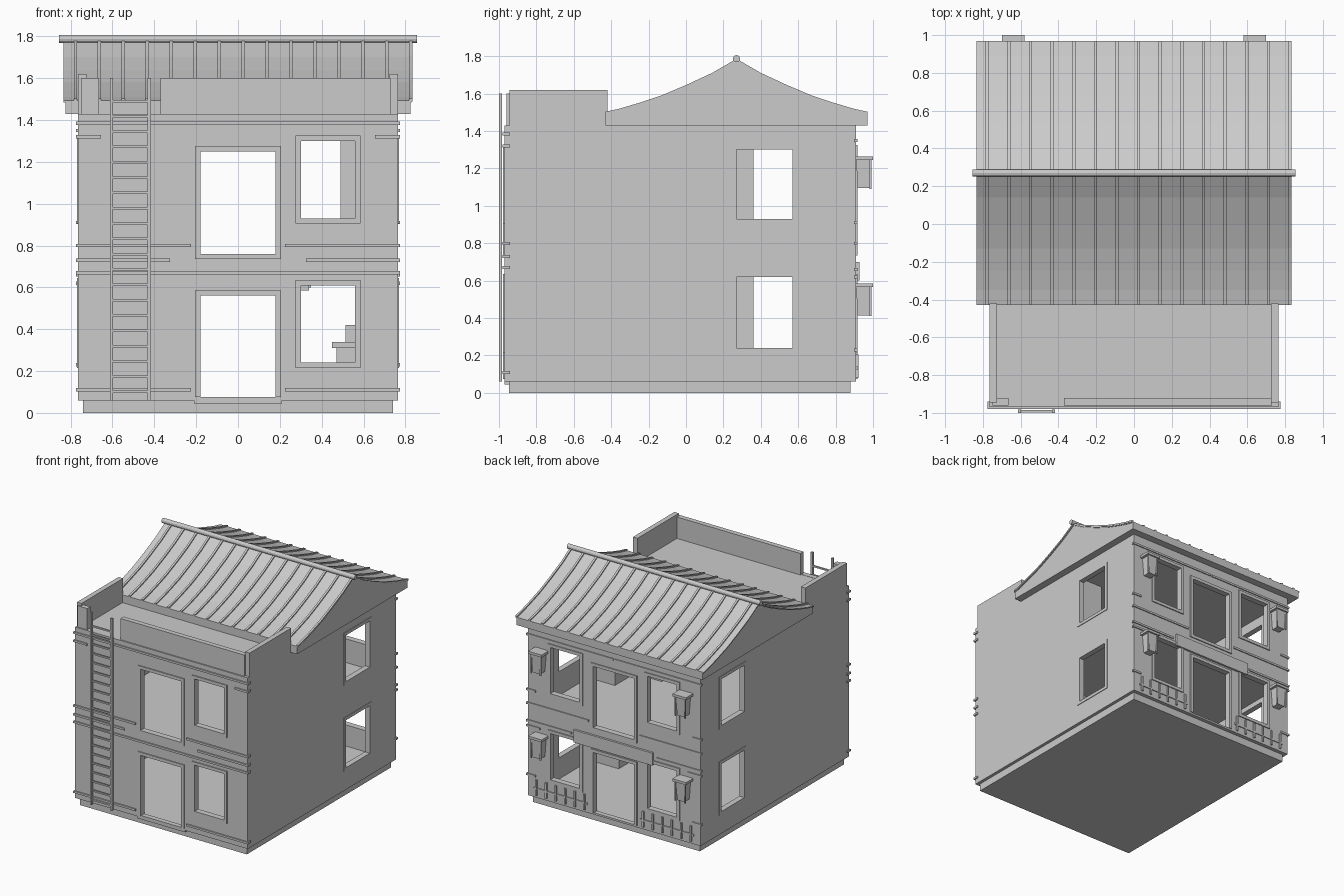
import bpy, bmesh, math
from mathutils import Matrix, Vector

if "Cube" in bpy.data.objects:
    bpy.data.objects.remove(bpy.data.objects["Cube"])

mat = bpy.data.materials.new("plain_grey")
mat.diffuse_color = (0.6, 0.6, 0.6, 1)
mat.use_nodes = True
mat.node_tree.nodes["Principled BSDF"].inputs["Base Color"].default_value = mat.diffuse_color


def finish(bm, name):
    bmesh.ops.recalc_face_normals(bm, faces=bm.faces)
    me = bpy.data.meshes.new(name)
    bm.to_mesh(me)
    bm.free()
    me.materials.append(mat)
    ob = bpy.data.objects.new(name, me)
    bpy.context.collection.objects.link(ob)
    return ob


def boxes(name, items):
    """One object from boxes given as (x0, x1, y0, y1, z0, z1)."""
    bm = bmesh.new()
    for x0, x1, y0, y1, z0, z1 in items:
        m = Matrix.Translation(((x0 + x1) / 2, (y0 + y1) / 2, (z0 + z1) / 2))
        m = m @ Matrix.Diagonal((x1 - x0, y1 - y0, z1 - z0, 1))
        bmesh.ops.create_cube(bm, size=1, matrix=m)
    return finish(bm, name)


def wall(name, u0, u1, z0, z1, holes, place, depth):
    """Flat panel with rectangular holes (u0, u1, z0, z1), given thickness."""
    us = sorted({u0, u1, *[h[0] for h in holes], *[h[1] for h in holes]})
    zs = sorted({z0, z1, *[h[2] for h in holes], *[h[3] for h in holes]})
    bm = bmesh.new()
    grid = {(u, z): bm.verts.new(place(u, z)) for u in us for z in zs}
    for a, b in zip(us, us[1:]):
        for c, d in zip(zs, zs[1:]):
            mu, mz = (a + b) / 2, (c + d) / 2
            if not any(h[0] < mu < h[1] and h[2] < mz < h[3] for h in holes):
                bm.faces.new([grid[p] for p in ((a, c), (b, c), (b, d), (a, d))])
    ext = bmesh.ops.extrude_face_region(bm, geom=bm.faces[:], use_keep_orig=True)
    bmesh.ops.translate(bm, vec=depth, verts=[v for v in ext["geom"] if isinstance(v, bmesh.types.BMVert)])
    bmesh.ops.dissolve_limit(bm, angle_limit=0.01, verts=bm.verts, edges=bm.edges)
    return finish(bm, name)


def prism(name, profile, spans):
    """Extrude a (y, z) outline along x over each span."""
    bm = bmesh.new()
    for x0, x1 in spans:
        f = bm.faces.new([bm.verts.new((x0, y, z)) for y, z in profile])
        ext = bmesh.ops.extrude_face_region(bm, geom=[f], use_keep_orig=True)
        bmesh.ops.translate(bm, vec=(x1 - x0, 0, 0),
                            verts=[v for v in ext["geom"] if isinstance(v, bmesh.types.BMVert)])
    return finish(bm, name)


W, YF, YB, T = 0.765, -0.97, 0.91, 0.04
TOP = 1.43

# openings
doors = [(-0.18, 0.18, 0.075, 0.56), (-0.18, 0.18, 0.76, 1.25)]
right_windows = [(0.30, 0.56, 0.24, 0.61), (0.30, 0.56, 0.93, 1.30)]
left_windows = [(-b, -a, c, d) for a, b, c, d in right_windows]
front_holes = doors + right_windows
back_holes = front_holes + left_windows
east_holes = [(0.27, 0.57, 0.24, 0.62), (0.27, 0.57, 0.93, 1.30)]
west_holes = [(0.36, 0.65, 0.24, 0.62), (0.36, 0.65, 0.93, 1.30)]

# walls
wall("front_wall", -W, W, 0.06, TOP, front_holes, lambda u, z: (u, YF, z), (0, T, 0))
wall("back_wall", -W, W, 0.06, TOP, back_holes, lambda u, z: (u, YB, z), (0, -T, 0))
wall("right_wall", YF + T, YB - T, 0.06, TOP, east_holes, lambda u, z: (W, u, z), (-T, 0, 0))
wall("left_wall", YF + T, YB - T, 0.06, TOP, west_holes, lambda u, z: (-W, u, z), (T, 0, 0))

# base, floors and terrace
boxes("plinth", [(-0.74, 0.74, -0.945, 0.88, 0, 0.06)])
boxes("door_step", [(-0.21, 0.21, YF, -0.94, 0.045, 0.06)])
boxes("ground_floor", [(-W + T, W - T, YF + T, YB - T, 0.045, 0.07)])
boxes("upper_floor", [(-W + T, W - T, YF + T, YB - T, 0.66, 0.74)])
boxes("terrace_floor", [(-W + T, W - T, YF + T, YB - T, 1.38, TOP - 0.002)])


# window and door trims
def trim(h, place):
    a, b, c, d = h
    w = 0.025
    low = c if c < 0.1 else c - w
    parts = [(a - w, a, low, d + w), (b, b + w, low, d + w), (a, b, d, d + w)]
    if c > 0.1:
        parts.append((a, b, c - w, c))
    return [place(*p) for p in parts]


for name, holes, place in (
        ("front_trims", front_holes, lambda a, b, c, d: (a, b, YF - 0.008, YF + 0.002, c, d)),
        ("back_trims", back_holes, lambda a, b, c, d: (a, b, YB - 0.002, YB + 0.008, c, d)),
        ("right_trims", east_holes, lambda a, b, c, d: (W - 0.002, W + 0.005, a, b, c, d)),
        ("left_trims", west_holes, lambda a, b, c, d: (-W - 0.005, -W + 0.002, a, b, c, d))):
    boxes(name, [p for h in holes for p in trim(h, place)])

# horizontal mouldings that wrap the corners
front_strips, back_strips = [], []
for z, reach in ((0.11, 0.55), (0.67, 0), (0.73, 0.45), (0.80, 0.55), (1.32, 0.12), (1.385, 0)):
    for s in (-1, 1):
        x0, x1 = sorted((s * (0.775 - reach), s * 0.775)) if reach else sorted((0, s * 0.775))
        front_strips.append((x0, x1, YF - 0.01, YF + 0.002, z - 0.008, z + 0.008))
        x0, x1 = sorted((s * (W - 0.002), s * 0.775))
        front_strips.append((x0, x1, YF - 0.01, -0.94, z - 0.008, z + 0.008))
for z, reach in ((0.23, 0.08), (0.62, 0.12), (0.66, 0.4), (0.80, 0.55), (0.91, 0.08), (1.35, 0.77)):
    for s in (-1, 1):
        x0, x1 = sorted((s * (0.775 - reach), s * 0.775))
        back_strips.append((x0, x1, YB - 0.012, YB + 0.008, z - 0.008, z + 0.008))
boxes("front_mouldings", front_strips)
boxes("back_mouldings", back_strips)

# parapet around the terrace, open at the ladder
boxes("side_parapets", [(min(s * 0.725, s * W), max(s * 0.725, s * W), -0.945, -0.42, TOP - 0.01, 1.62)
                        for s in (-1, 1)])
boxes("front_parapet", [(-0.37, 0.73, -0.96, -0.92, TOP - 0.01, 1.60),
                        (-0.75, -0.665, -0.96, -0.92, TOP - 0.01, 1.60)])

# curved roof
half = [(0, 1.77), (0.13, 1.695), (0.27, 1.63), (0.40, 1.575), (0.52, 1.535), (0.62, 1.505), (0.70, 1.487)]
curve = [(0.27 - d, z) for d, z in reversed(half)] + [(0.27 + d, z) for d, z in half[1:]]


def band(lo, hi):
    return [(y, z + lo) for y, z in curve] + [(y, z + hi) for y, z in reversed(curve)]


prism("roof_body", [(-0.43, TOP)] + curve + [(0.97, TOP)], [(-0.825, 0.825)])
prism("roof_covering", band(-0.003, 0.006), [(-0.835, 0.83)])
ribs = [-0.777 + 0.1145 * i for i in range(15)]
prism("roof_ribs", band(0.002, 0.016), [(x - 0.008, x + 0.008) for x in ribs])
bm = bmesh.new()
bmesh.ops.create_cone(bm, cap_ends=True, segments=12, radius1=0.019, radius2=0.019, depth=1.71,
                      matrix=Matrix.Translation((0, 0.27, 1.787)) @ Matrix.Rotation(math.pi / 2, 4, 'Y'))
finish(bm, "ridge_pole")

# ladder
boxes("ladder_rails", [(x - 0.008, x + 0.008, -1.0, -0.983, 0.06, 1.60) for x in (-0.605, -0.425)])
boxes("ladder_rungs", [(-0.6, -0.43, -0.997, -0.985, z - 0.006, z + 0.006)
                       for z in [0.10 + 0.0732 * i for i in range(20)]])

# sign board over the back door
boxes("sign_board", [(-0.35, 0.35, YB - 0.002, 0.927, 0.60, 0.70)])

# lanterns on the back wall
for x in (-0.64, 0.64):
    for z in (0.415, 1.095):
        tag = ("left" if x < 0 else "right") + ("_lower" if z < 1 else "_upper")
        boxes("lantern_cap_" + tag, [(x - 0.06, x + 0.06, YB - 0.002, 1.0, z + 0.15, z + 0.17)])
        bm = bmesh.new()
        bmesh.ops.create_cone(bm, cap_ends=True, segments=4, radius1=0.045, radius2=0.055, depth=0.15,
                              matrix=Matrix.Translation((x, 0.949, z + 0.075)) @ Matrix.Rotation(math.pi / 4, 4, 'Z'))
        finish(bm, "lantern_body_" + tag)
        boxes("lantern_posts_" + tag, [(x + i * 0.042 - 0.005, x + i * 0.042 + 0.005, 0.981, 0.991, z - 0.005, z + 0.15)
                                       for i in (-1, 1)])

# low fence below the back windows
fence = []
for s in (-1, 1):
    for i in range(6):
        x = s * (0.26 + 0.085 * i)
        fence.append((x - 0.007, x + 0.007, YB - 0.002, YB + 0.012, 0.08, 0.205))
    x0, x1 = sorted((s * 0.235, s * 0.71))
    fence.append((x0, x1, YB - 0.002, YB + 0.007, 0.125, 0.14))
boxes("back_fence", fence)

# furniture inside
boxes("counter", [(0.45, 0.72, -0.15, 0.20, 0.31, 0.34), (0.47, 0.72, -0.13, 0.18, 0.07, 0.31)])
boxes("counter_box", [(0.515, 0.70, -0.05, 0.10, 0.34, 0.42)])
boxes("wall_shelf", [(0.25, 0.34, -0.6, -0.2, 0.585, 0.66)])
boxes("wardrobe", [(0.49, 0.72, -0.25, 0.2, 0.74, 1.38)])
boxes("low_table", [(0.22, 0.48, -0.45, 0.0, 0.86, 0.89), (0.25, 0.45, -0.40, -0.05, 0.74, 0.86)])
